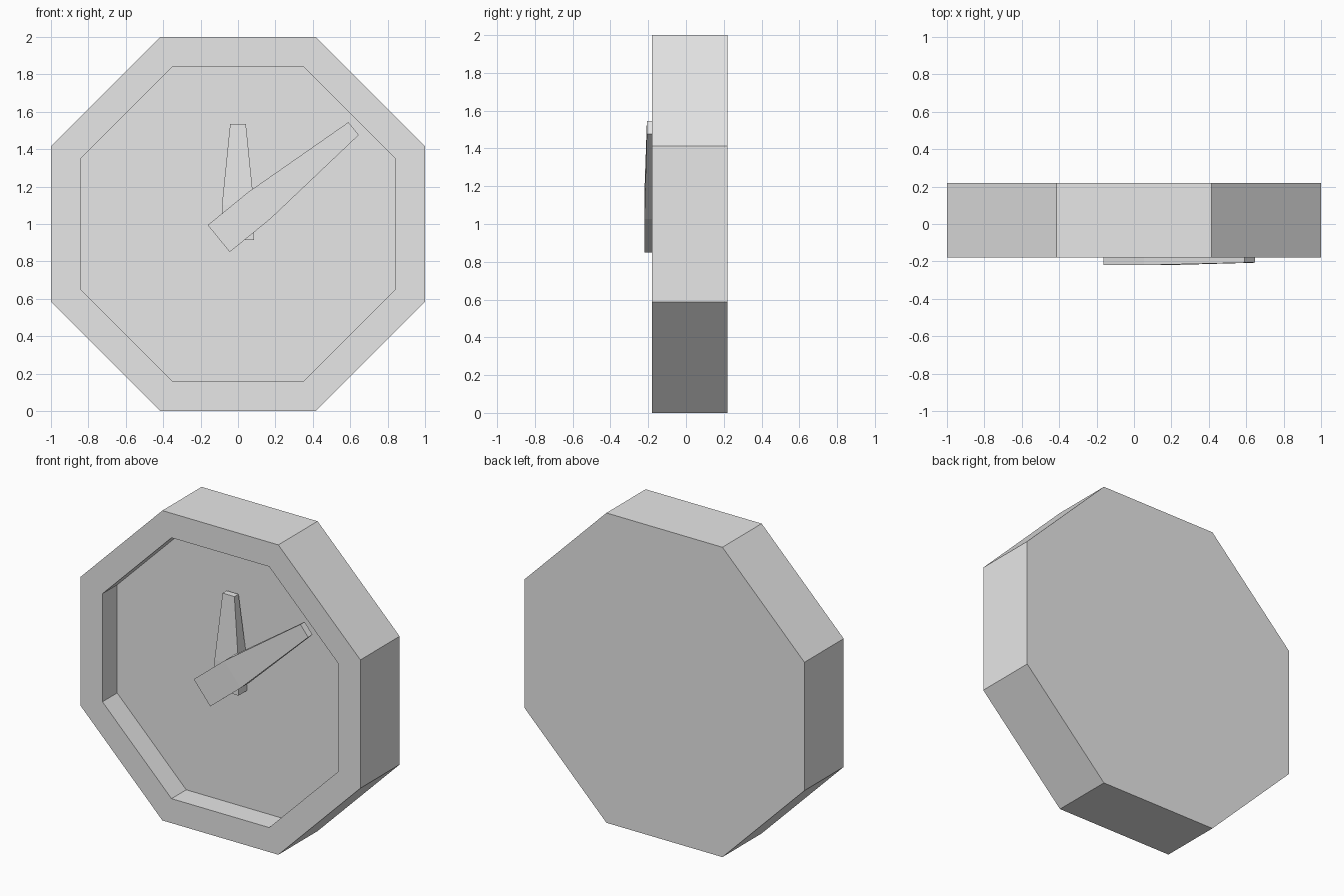
import bpy, bmesh, math
from mathutils import Vector

cube = bpy.data.objects.get("Cube")
if cube:
    bpy.data.objects.remove(cube, do_unlink=True)

grey = bpy.data.materials.new("light_grey")
grey.use_nodes = True
grey.diffuse_color = (0.8, 0.8, 0.8, 1)
grey.node_tree.nodes["Principled BSDF"].inputs["Base Color"].default_value = grey.diffuse_color


def finish(bm, name):
    bmesh.ops.recalc_face_normals(bm, faces=bm.faces)
    mesh = bpy.data.meshes.new(name)
    bm.to_mesh(mesh)
    bm.free()
    mesh.materials.append(grey)
    obj = bpy.data.objects.new(name, mesh)
    bpy.context.collection.objects.link(obj)
    return obj


def loft(bm, rings):
    """Bridge equal-sized point rings and cap both ends."""
    loops = [[bm.verts.new(p) for p in ring] for ring in rings]
    n = len(loops[0])
    for a, b in zip(loops, loops[1:]):
        for i in range(n):
            j = (i + 1) % n
            bm.faces.new((a[i], a[j], b[j], b[i]))
    bm.faces.new(loops[0])
    bm.faces.new(loops[-1])


def octagon(apothem, y):
    r = apothem / math.cos(math.pi / 8)
    angles = [(i + 0.5) * math.pi / 4 for i in range(8)]
    return [(r * math.cos(a), y, 1 + r * math.sin(a)) for a in angles]


# Octagonal case with a recessed dial
bm = bmesh.new()
loft(bm, [octagon(1, 0.22), octagon(1, -0.18),
          octagon(0.842, -0.18), octagon(0.842, -0.03)])
finish(bm, "clock_case")


def hand(name, start, end, stations):
    """Tapered bar; stations are (fraction, half width, front y, back y)."""
    a, b = Vector((start[0], 0, start[1])), Vector((end[0], 0, end[1]))
    along = (b - a).normalized()
    side = Vector((along.z, 0, -along.x))
    rings = []
    for t, half, front, back in stations:
        c = a.lerp(b, t)
        rings.append([c + side * s * half + Vector((0, y, 0))
                      for s, y in ((-1, front), (1, front), (1, back), (-1, back))])
    bm = bmesh.new()
    loft(bm, rings)
    finish(bm, name)


# Clock hands, the long one in front of the short one
hand("hour_hand", (0, 0.915), (0, 1.535),
     [(0, 0.086, -0.117, -0.03), (0.3, 0.086, -0.117, -0.03), (1, 0.042, -0.097, -0.055)])
hand("minute_hand", (-0.103, 0.922), (0.618, 1.51),
     [(0, 0.093, -0.22, -0.13), (0.3, 0.093, -0.22, -0.13), (1, 0.044, -0.207, -0.163)])
